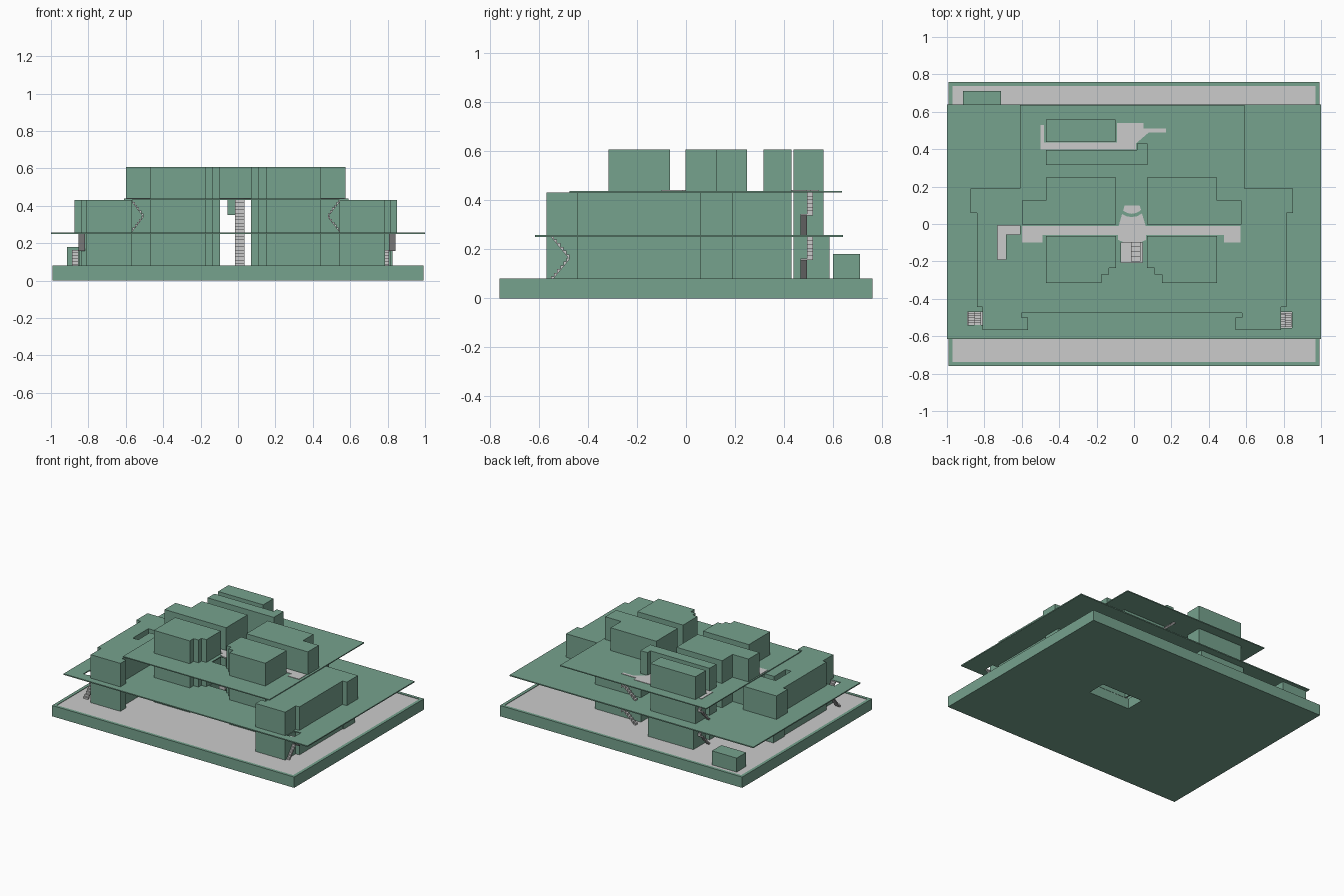
import bpy, bmesh
from mathutils import Vector

if "Cube" in bpy.data.objects:
    bpy.data.objects.remove(bpy.data.objects["Cube"])

green = bpy.data.materials.new("green")
green.diffuse_color = (0.181, 0.36, 0.268, 1)
green.use_nodes = True
green.node_tree.nodes["Principled BSDF"].inputs["Base Color"].default_value = green.diffuse_color
CX = -0.0125  # symmetry line of the room blocks


def finish(name, bm, mat=green):
    bmesh.ops.recalc_face_normals(bm, faces=bm.faces)
    me = bpy.data.meshes.new(name)
    bm.to_mesh(me)
    bm.free()
    ob = bpy.data.objects.new(name, me)
    bpy.context.collection.objects.link(ob)
    if mat:
        me.materials.append(mat)
    return ob


def prism(name, pts, z0, z1, mat=green):
    bm = bmesh.new()
    f = bm.faces.new([bm.verts.new((x, y, z0)) for x, y in pts])
    r = bmesh.ops.extrude_face_region(bm, geom=[f])
    vs = [g for g in r["geom"] if isinstance(g, bmesh.types.BMVert)]
    bmesh.ops.translate(bm, verts=vs, vec=(0, 0, z1 - z0))
    return finish(name, bm, mat)


def box(name, x0, x1, y0, y1, z0, z1, mat=green):
    return prism(name, [(x0, y0), (x1, y0), (x1, y1), (x0, y1)], z0, z1, mat)


def flip(pts):
    return [(2 * CX - x, y) for x, y in pts]


def cut(ob, *cutters):
    for c in cutters:
        c.hide_render = True
        m = ob.modifiers.new("cut", 'BOOLEAN')
        m.operation = 'DIFFERENCE'
        m.solver = 'EXACT'
        m.object = c
    bpy.context.view_layer.update()
    dg = bpy.context.evaluated_depsgraph_get()
    me = bpy.data.meshes.new_from_object(ob.evaluated_get(dg))
    ob.modifiers.clear()
    ob.data = me
    for c in cutters:
        bpy.data.objects.remove(c)


def flight(name, a, b, width, steps=6, t=0.006):
    # Straight stair flight from point a to point b
    a, b = Vector(a), Vector(b)
    d = b - a
    run = Vector((d.x, d.y, 0)) / steps
    rise = d.z / steps
    side = Vector((-d.y, d.x, 0)).normalized() * width / 2
    prof = [a - Vector((0, 0, t))]
    for i in range(steps):
        p = a + run * i + Vector((0, 0, rise * i))
        prof += [p + Vector((0, 0, rise)), p + run + Vector((0, 0, rise))]
    prof.append(b - Vector((0, 0, t)))
    bm = bmesh.new()
    L = [bm.verts.new(p + side) for p in prof]
    R = [bm.verts.new(p - side) for p in prof]
    bm.faces.new(L)
    bm.faces.new(R[::-1])
    for i in range(len(L)):
        j = (i + 1) % len(L)
        bm.faces.new((L[i], L[j], R[j], R[i]))
    finish(name, bm, None)


def switchback(name, x, y, dx, dy, z0, z1, w=0.035):
    # Two flights side by side with a half landing
    zm = (z0 + z1) / 2
    ox, oy = (0, w) if dx else (w, 0)
    flight(name + "_lower_flight", (x, y, z0), (x + dx, y + dy, zm), w)
    flight(name + "_upper_flight", (x + dx + ox, y + dy + oy, zm), (x + ox, y + oy, z1), w)


# Base slab with raised rim, grey ground and a pit in the underside
base = box("base_slab", -0.993, 0.993, -0.76, 0.76, 0, 0.08)
cut(base, box("floor_recess", -0.97, 0.97, -0.738, 0.738, 0.074, 0.2),
    box("pit", 0.05, 0.39, 0.0, 0.14, -0.1, 0.2))
ground = box("ground", -0.97, 0.97, -0.738, 0.738, 0.073, 0.0765, None)
cut(ground, box("pit", 0.05, 0.39, 0.0, 0.14, -0.1, 0.2))
bottom, p2, p3 = 0.074, 0.255, 0.435

# Floor plates
plate2 = box("second_floor_plate", -1, 1, -0.615, 0.64, 0.25, 0.258)
cut(plate2, box("well", -0.89, -0.81, -0.54, -0.47, 0.2, 0.3),
    box("well", 0.78, 0.845, -0.555, -0.47, 0.2, 0.3),
    box("well", -0.09, 0.05, -0.21, -0.1, 0.2, 0.3))
plate3 = box("third_floor_plate", -0.61, 0.59, -0.475, 0.635, 0.431, 0.438)
cut(plate3, box("well", -0.07, 0.045, -0.205, -0.1, 0.4, 0.5))

# Room outlines, left half of the plan
front_rooms = [(-0.47, -0.315), (-0.175, -0.315), (-0.175, -0.27), (-0.135, -0.27),
               (-0.135, -0.235), (-0.095, -0.235), (-0.095, -0.065), (-0.47, -0.065)]
rear_rooms = [(-0.6, -0.003), (-0.095, -0.003), (-0.095, 0.248), (-0.47, 0.248),
              (-0.47, 0.125), (-0.6, 0.125)]


def wing(outer):
    return [(-0.81, -0.568), (-0.567, -0.568), (-0.567, -0.5), (-0.602, -0.5), (-0.602, 0.19),
            (outer, 0.19), (outer, 0.06), (-0.84, 0.06), (-0.84, -0.445), (-0.81, -0.445)]


slot = [(-0.73, -0.19), (-0.685, -0.19), (-0.685, -0.055), (-0.59, -0.055), (-0.59, -0.008), (-0.73, -0.008)]
levels = [("first", bottom, p2 - 0.005), ("second", p2, p3 - 0.003), ("third", p3, 0.607)]
for n, (lev, z0, z1) in enumerate(levels):
    for side, f in (("left", lambda p: p), ("right", flip)):
        prism(f"{lev}_{side}_front_rooms", f(front_rooms), z0, z1)
        rear = prism(f"{lev}_{side}_rear_rooms", f(rear_rooms), z0, z1)
        if n == 0 and side == "right":
            # The pit runs up into this room
            cut(rear, box("pit", 0.08, 0.39, 0.002, 0.14, -0.1, 0.24))
        if n < 2:
            w = prism(f"{lev}_{side}_wing", f(wing(-0.85 if n == 0 else -0.875)), z0, z1)
            if n == 1 and side == "left":
                # L-shaped corridor open to the sky, with a grey floor
                cut(w, prism("slot", slot, 0.3, 0.5))
                prism("open_corridor_floor", slot, 0.298, 0.302, None)
    # Rooms along the back
    box(f"{lev}_back_rooms", -0.47, -0.1, 0.438, 0.585 if n == 0 else 0.56, z0, z1)
    if n == 2:
        prism("third_back_hall", [(-0.47, 0.315), (0.073, 0.315), (0.073, 0.43), (0.015, 0.43),
                                  (0.015, 0.395), (-0.47, 0.395)], z0, z1)
    else:
        box(f"{lev}_back_hall", -0.47, -0.1, 0.315, 0.395, z0, z1)
        box(f"{lev}_right_back_hall", 0.07, 0.445, 0.248, 0.43, z0, z1)

# Small outbuilding behind the left corner
box("outbuilding", -0.913, -0.71, 0.6, 0.71, bottom, 0.18)

# Grey corridor floors on the upper plate
zf = (p3 + 0.001, p3 + 0.006)
prism("main_corridor_floor", [(-0.6, -0.1), (-0.49, -0.1), (-0.49, -0.058), (0.48, -0.058), (0.48, -0.1),
                              (0.57, -0.1), (0.57, -0.012), (-0.6, -0.012)], *zf, None)
prism("back_corridor_floor", [(-0.5, 0.398), (0.01, 0.398), (0.01, 0.43), (0.08, 0.49), (0.17, 0.49),
                              (0.17, 0.51), (0.05, 0.51), (0.05, 0.54), (-0.09, 0.54), (-0.09, 0.436),
                              (-0.48, 0.436), (-0.48, 0.53), (-0.5, 0.53)], *zf, None)
prism("lobby_floor", [(-0.085, -0.085), (-0.05, -0.1), (0.03, -0.1), (0.065, -0.085), (0.065, -0.02),
                      (0.03, 0.1), (-0.05, 0.1), (-0.085, -0.02)], *zf, None)

# Round surround at the end of the lobby
bm = bmesh.new()
bmesh.ops.create_circle(bm, segments=20, radius=0.088)
inner = bmesh.ops.extrude_edge_only(bm, edges=bm.edges[:])["geom"]
for v in inner:
    if isinstance(v, bmesh.types.BMVert):
        v.co *= 0.8
r = bmesh.ops.extrude_face_region(bm, geom=bm.faces[:])
bmesh.ops.translate(bm, verts=[g for g in r["geom"] if isinstance(g, bmesh.types.BMVert)], vec=(0, 0, 0.008))
ring = finish("lobby_surround", bm)
ring.location = (CX, 0.125, p3)

# Stairs: outside the wings, at corridor ends, at the back, and in the lobby
switchback("left_wing_stair", -0.87, -0.54, 0, 0.075, bottom, p2)
switchback("right_wing_stair", 0.79, -0.55, 0, 0.075, bottom, p2)
for lev, z0, z1 in levels[:2]:
    switchback(f"{lev}_back_left_stair", -0.5, 0.45, 0, 0.08, z0, z1, 0.02)
    switchback(f"{lev}_back_right_stair", 0.07, 0.48, 0.1, 0, z0, z1, 0.025)
switchback("left_corridor_stair", -0.575, -0.1, 0.07, 0, p2, p3)
switchback("right_corridor_stair", 0.55, -0.1, -0.07, 0, p2, p3)
flight("lobby_lower_stair", (0.01, -0.2, bottom), (0.01, 0.06, p2), 0.05, 10)
flight("lobby_upper_stair", (0.01, -0.2, p2), (0.01, 0.06, p3), 0.05, 10)
box("lobby_panel", -0.055, -0.015, 0.08, 0.09, 0.35, p3)
